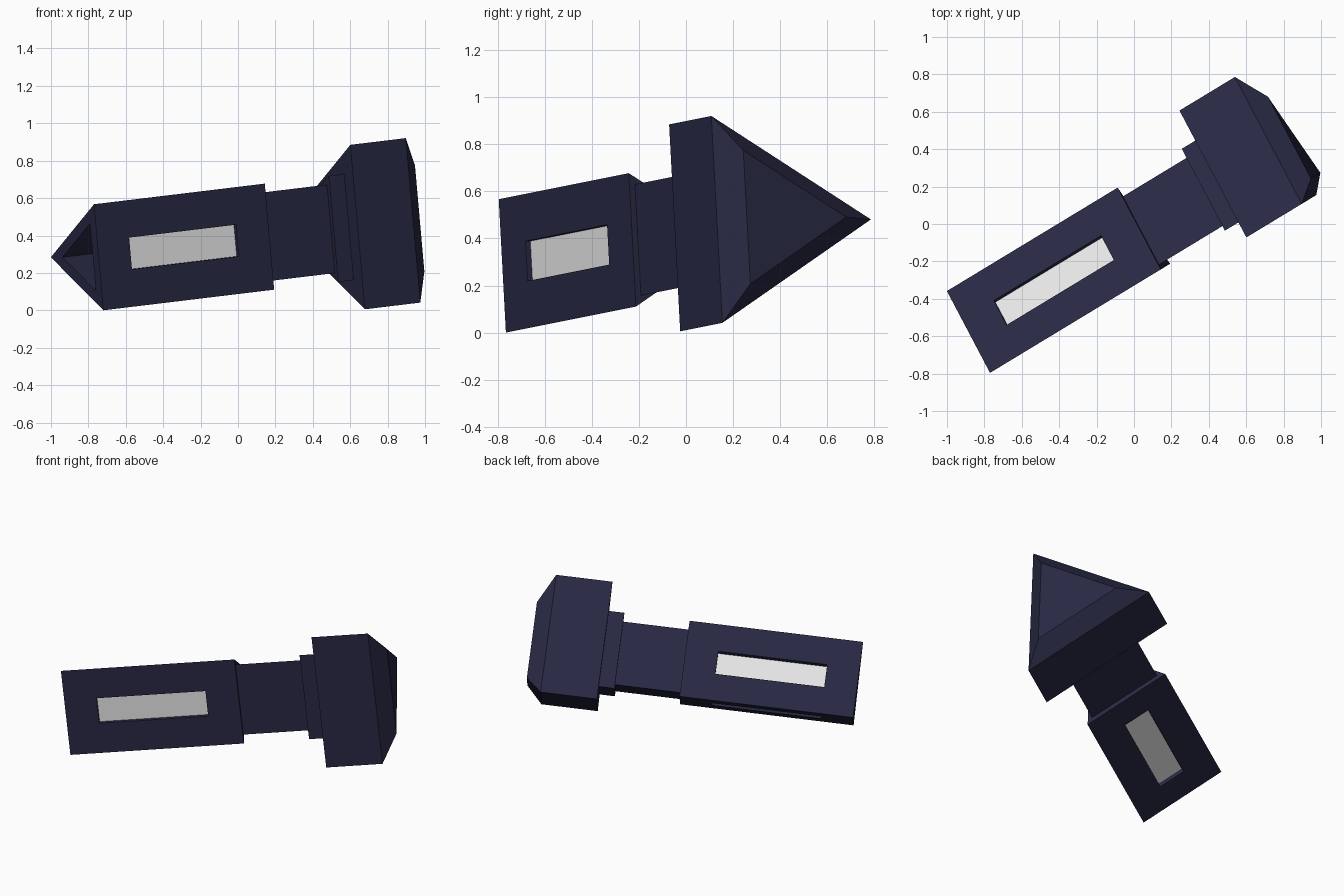
import bpy, bmesh, math
from mathutils import Matrix, Vector

if "Cube" in bpy.data.objects:
    bpy.data.objects.remove(bpy.data.objects["Cube"])


def material(name, rgb):
    m = bpy.data.materials.new(name)
    m.diffuse_color = (*rgb, 1)
    m.use_nodes = True
    m.node_tree.nodes["Principled BSDF"].inputs["Base Color"].default_value = m.diffuse_color
    return m


navy = material("dark navy", (0.021, 0.021, 0.056))
pale = material("pale grey", (0.83, 0.83, 0.83))

# The torch is modelled along local x, then pitched up and turned
PLACE = (Matrix.Translation((-0.83, -0.64, 0.2836))
         @ Matrix.Rotation(math.radians(31.2), 4, 'Z')
         @ Matrix.Rotation(math.radians(-5.9), 4, 'Y'))


def triangle_loft(sections):
    """Capped triangular solid from (x position, side length) sections."""
    bm = bmesh.new()
    rings = []
    for x, side in sections:
        r = side / math.sqrt(3)
        rings.append([bm.verts.new((x, r * math.cos(a), r * math.sin(a)))
                      for a in (k * math.tau / 3 for k in range(3))])
    for lo, hi in zip(rings, rings[1:]):
        for k in range(3):
            j = (k + 1) % 3
            bm.faces.new((lo[k], lo[j], hi[j], hi[k]))
    bm.faces.new(rings[0])
    bm.faces.new(rings[-1])
    bmesh.ops.recalc_face_normals(bm, faces=bm.faces[:])
    bm.normal_update()
    return bm


def recess(bm, faces, border, depth, mat=0):
    """Inset each face by a border and sink it, leaving straight walls."""
    bmesh.ops.inset_individual(bm, faces=faces, thickness=border,
                               use_even_offset=True)
    for f in faces:
        push = -f.normal.copy() * depth
        new = bmesh.ops.extrude_discrete_faces(bm, faces=[f])["faces"][0]
        bmesh.ops.translate(bm, verts=new.verts[:], vec=push)
        new.material_index = mat


def finish(bm, name):
    mesh = bpy.data.meshes.new(name)
    bm.to_mesh(mesh)
    bm.free()
    mesh.materials.append(navy)
    mesh.materials.append(pale)
    ob = bpy.data.objects.new(name, mesh)
    ob.matrix_world = PLACE
    bpy.context.collection.objects.link(ob)


# Handle: a pale sunken panel on each side, hollow at the rear end
bm = triangle_loft([(0, 0.57), (1.073, 0.57)])
sides = [f for f in bm.faces if len(f.verts) == 4]
rear = [f for f in bm.faces if f.normal.x < -0.9]
recess(bm, sides, 0.2, 0.024, 1)
recess(bm, rear, 0.06, 0.9)
finish(bm, "handle")

# Neck, collar and head with its tapered front
finish(triangle_loft([(1.06, 0.475), (1.49, 0.475)]), "neck")
finish(triangle_loft([(1.476, 0.57), (1.58, 0.57)]), "collar")
finish(triangle_loft([(1.572, 0.884), (1.92, 0.884), (2.017, 0.57)]), "head")
